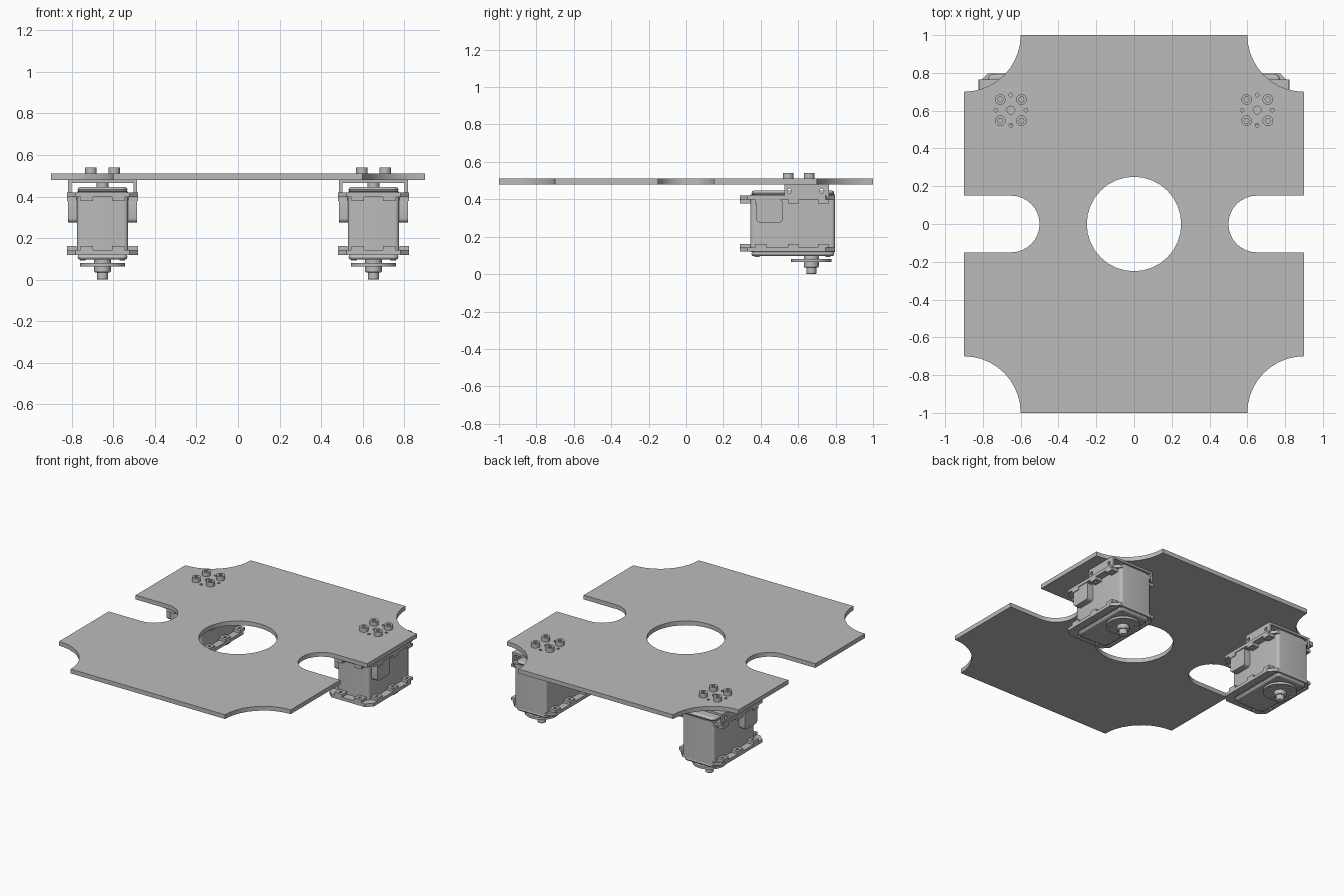
import bpy, bmesh
from math import sin, cos, radians, pi
from mathutils import Matrix

cube = bpy.data.objects.get("Cube")
if cube:
    bpy.data.objects.remove(cube, do_unlink=True)


def material(name, value):
    mat = bpy.data.materials.new(name)
    mat.use_nodes = True
    colour = (value, value, value, 1)
    mat.diffuse_color = colour
    mat.node_tree.nodes["Principled BSDF"].inputs["Base Color"].default_value = colour
    return mat


grey = material("plain grey", 0.5)


def arc(cx, cy, r, start, end, steps=10):
    angles = [radians(start + (end - start) * i / steps) for i in range(steps + 1)]
    return [(cx + r * cos(a), cy + r * sin(a)) for a in angles]


def circle(cx, cy, r, sides=20):
    return arc(cx, cy, r, 0, 360, sides)[:-1]


def rounded(x0, x1, y0, y1, r):
    return (arc(x1 - r, y1 - r, r, 0, 90, 5) + arc(x0 + r, y1 - r, r, 90, 180, 5)
            + arc(x0 + r, y0 + r, r, 180, 270, 5) + arc(x1 - r, y0 + r, r, 270, 360, 5))


def rect(x0, x1, y0, y1):
    return [(x0, y0), (x1, y0), (x1, y1), (x0, y1)]


# Extrude an outline (with optional holes) between two levels along z, or along x
def sheet(name, loops, low, high, dx=0, along_x=False, bevel=0):
    curve = bpy.data.curves.new(name, 'CURVE')
    curve.dimensions = '2D'
    curve.fill_mode = 'BOTH'
    curve.extrude = (high - low) / 2
    for loop in loops:
        spline = curve.splines.new('POLY')
        spline.points.add(len(loop) - 1)
        for point, (a, b) in zip(spline.points, loop):
            point.co = (a, b, 0, 1)
        spline.use_cyclic_u = True
    temp = bpy.data.objects.new(name, curve)
    bpy.context.collection.objects.link(temp)
    graph = bpy.context.evaluated_depsgraph_get()
    mesh = bpy.data.meshes.new_from_object(temp.evaluated_get(graph))
    bpy.data.objects.remove(temp, do_unlink=True)
    bpy.data.curves.remove(curve)

    bm = bmesh.new()
    bm.from_mesh(mesh)
    bmesh.ops.remove_doubles(bm, verts=bm.verts, dist=0.0001)
    if len(loops) == 1:
        bmesh.ops.dissolve_limit(bm, angle_limit=radians(1), verts=bm.verts, edges=bm.edges)
    bmesh.ops.translate(bm, verts=bm.verts, vec=(0, 0, (low + high) / 2))
    if along_x:
        turn = Matrix(((0, 0, 1), (1, 0, 0), (0, 1, 0)))
        bmesh.ops.transform(bm, matrix=turn.to_4x4(), verts=bm.verts)
    bmesh.ops.recalc_face_normals(bm, faces=bm.faces)
    bm.to_mesh(mesh)
    bm.free()
    mesh.materials.clear()
    mesh.materials.append(grey)
    obj = bpy.data.objects.new(name, mesh)
    obj.location.x = dx
    bpy.context.collection.objects.link(obj)
    if bevel:
        mod = obj.modifiers.new("soft edge", 'BEVEL')
        mod.width = bevel
        mod.segments = 2
        mod.limit_method = 'ANGLE'
        mod.angle_limit = radians(50)
    bpy.ops.object.select_all(action='DESELECT')
    obj.select_set(True)
    bpy.context.view_layer.objects.active = obj
    bpy.ops.object.shade_smooth_by_angle(angle=radians(30))
    return obj


MOTOR_X, MOUNT_Y, SHAFT_Y = 0.652, 0.603, 0.67
corners = [(sx, sy) for sx in (-1, 1) for sy in (-1, 1)]
sides = {"left": MOTOR_X, "right": -MOTOR_X}

# Deck plate with corner cutouts, side slots and drilled holes
half = (arc(0.9, 1, 0.3, 180, 270) + arc(0.65, 0, 0.15, 90, 270, 16)
        + arc(0.9, -1, 0.3, 90, 180))
half.insert(11, (0.9, 0.15))
half.insert(29, (0.9, -0.15))
deck = [half + [(-x, -y) for x, y in half], circle(0, 0, 0.25, 32)]
for mx in sides.values():
    deck.append(circle(mx, MOUNT_Y, 0.021))
    for k in range(4):
        deck.append(circle(mx + 0.08 * cos(k * pi / 2), MOUNT_Y + 0.08 * sin(k * pi / 2), 0.01, 10))
sheet("deck_plate", deck, 0.48, 0.51)


def motor(side, mx):
    def part(name, loops, low, high, **options):
        return sheet(side + "_" + name, loops, low, high, dx=mx, **options)

    # Case with softened end caps
    part("motor_case", [rounded(-0.123, 0.123, 0.345, 0.797, 0.02)], 0.118, 0.425)
    part("top_cap", [rounded(-0.12, 0.12, 0.35, 0.793, 0.03)], 0.42, 0.447, bevel=0.014)
    part("bottom_cap", [rounded(-0.12, 0.12, 0.35, 0.793, 0.03)], 0.096, 0.122, bevel=0.012)

    # Mounting flanges round three sides, with bosses and screw holes
    spots = [(s * 0.148, y) for s in (-1, 1) for y in (0.4, 0.575, 0.735)]
    spots += [(s * 0.075, 0.318) for s in (-1, 1)]
    right_edge = [(0.13, 0.29), (0.172, 0.33), (0.172, 0.745), (0.123, 0.797)]
    outline = right_edge + [(-x, y) for x, y in reversed(right_edge)]
    holes = [circle(x, y, 0.011, 10) for x, y in spots]
    for label, low, inward in (("lower", 0.12, 1), ("upper", 0.398, -1)):
        part(label + "_flange", [outline] + holes, low, low + 0.022)
        z0 = low + 0.022 if inward > 0 else low - 0.02
        for n, (x, y) in enumerate(spots):
            hx, hy = (0.024, 0.03) if n < 6 else (0.03, 0.028)
            part(label + "_boss", [rect(x - hx, x + hx, y - hy, y + hy),
                                   circle(x, y, 0.011, 10)], z0, z0 + 0.02)

    # Cable sockets on both flanks
    for s in (-1, 1):
        span = sorted((s * 0.12, s * 0.167))
        part("cable_socket", [rounded(0.377, 0.517, 0.275, 0.4, 0.02)], *span, along_x=True)

    # Folded bracket under the deck
    part("bracket_top", [rect(-0.165, 0.165, 0.527, 0.765)], 0.466, 0.481)
    leg = [rounded(0.527, 0.765, 0.405, 0.48, 0.012),
           circle(0.553, 0.445, 0.012, 12), circle(0.725, 0.445, 0.012, 12)]
    for s in (-1, 1):
        part("bracket_leg", leg, *sorted((s * 0.15, s * 0.165)), along_x=True)
    part("top_pivot", [circle(0, SHAFT_Y, 0.028)], 0.44, 0.47)

    # Output horn with a ring of holes, hub and shaft
    ring = [circle(0.08 * cos(k * pi / 4), SHAFT_Y + 0.08 * sin(k * pi / 4), 0.009, 8)
            for k in range(8)]
    part("horn_disc", [circle(0, SHAFT_Y, 0.109, 32)] + ring, 0.064, 0.08)
    part("horn_hub", [circle(0, SHAFT_Y, 0.04, 24)], 0.035, 0.1, bevel=0.006)
    part("shaft", [circle(0, SHAFT_Y, 0.027, 24)], 0, 0.04, bevel=0.004)

    # Cap screws below the case and socket screws on the deck
    for sx, sy in corners:
        part("cap_screw", [circle(sx * 0.095, 0.57 + sy * 0.19, 0.013, 12)], 0.092, 0.1)
        x, y = sx * 0.056, MOUNT_Y + sy * 0.056
        part("deck_screw", [circle(x, y, 0.028), circle(x, y, 0.014, 6)], 0.51, 0.54)


for side, mx in sides.items():
    motor(side, mx)
